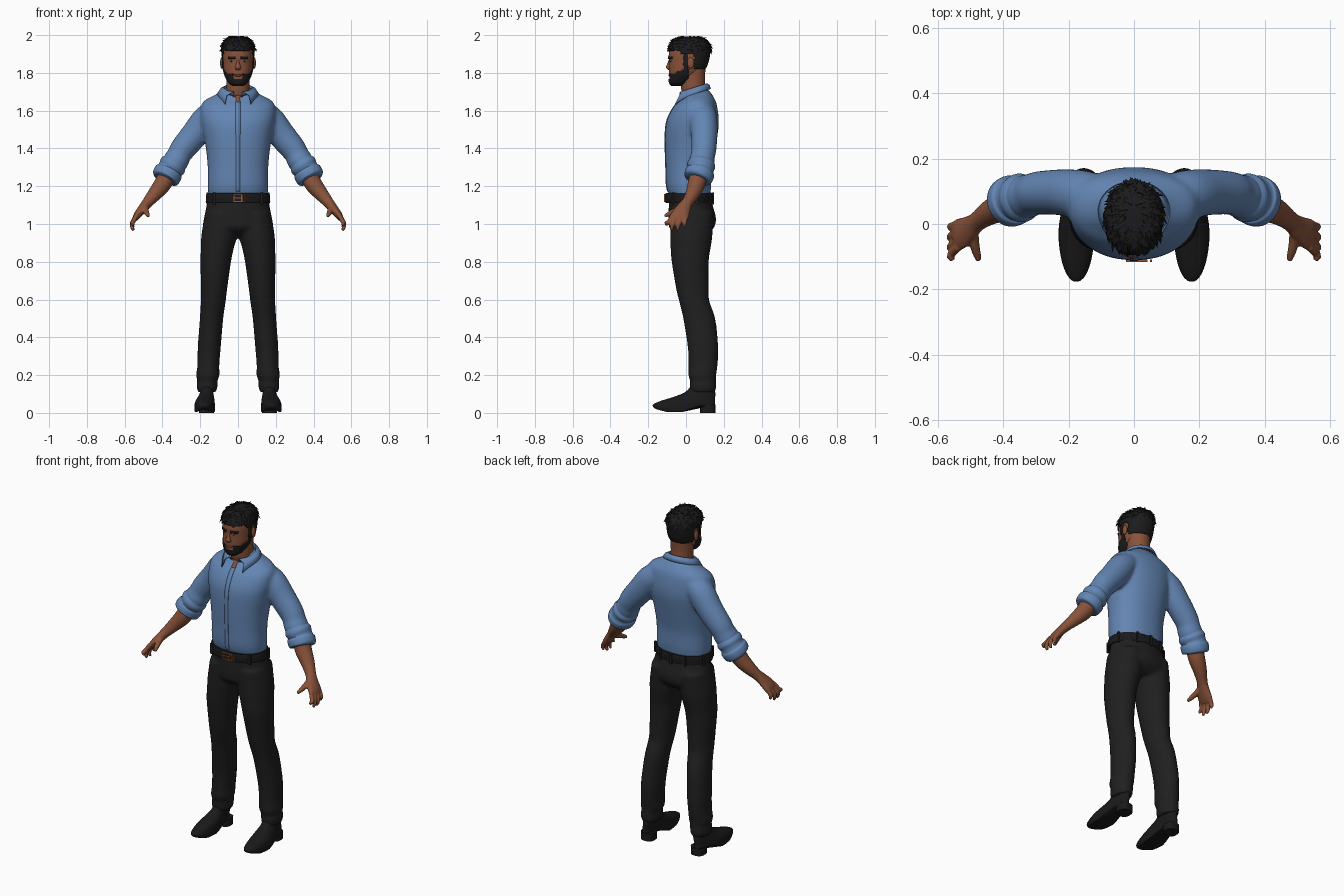
import bpy, bmesh, math, random
from mathutils import Vector, Matrix

random.seed(4)
if "Cube" in bpy.data.objects:
    bpy.data.objects.remove(bpy.data.objects["Cube"])


def material(name, r, g, b):
    m = bpy.data.materials.new(name)
    m.use_nodes = True
    m.diffuse_color = (r, g, b, 1)
    bsdf = m.node_tree.nodes["Principled BSDF"]
    bsdf.inputs["Base Color"].default_value = (r, g, b, 1)
    bsdf.inputs["Roughness"].default_value = 0.8
    return m


SKIN = material("brown skin", .25, .085, .042)
LIP = material("lip brown", .16, .05, .032)
HAIR = material("black hair", .011, .011, .012)
SHIRT = material("blue shirt", .125, .235, .45)
CLOTH = material("charcoal trousers", .014, .014, .014)
LEATHER = material("black leather", .010, .010, .011)
METAL = material("copper buckle", .32, .10, .03)
EYE = material("eye white", .35, .30, .27)


def smooth_rings(rings, sub):
    """Spline between the given cross-sections."""
    pts = [Vector(r) for r in rings]
    out = []
    for i in range(len(pts) - 1):
        a, b, c, d = pts[max(i - 1, 0)], pts[i], pts[i + 1], pts[min(i + 2, len(pts) - 1)]
        for k in range(sub):
            t = k / sub
            out.append(b + (c - a) * (t / 2) + (a * 2 - b * 5 + c * 4 - d) * (t * t / 2)
                       + (b * 3 - a - c * 3 + d) * (t ** 3 / 2))
    return out + [pts[-1]]


def loft(bm, rings, tube=False, s=1, n=32, sub=4, p=2.0):
    """Rings are x, y, z, half width, half depth; tube turns them along the path."""
    rs = smooth_rings(rings, sub)
    loops = []
    for i, r in enumerate(rs):
        c = Vector(r[:3])
        v, u = Vector((1, 0, 0)), Vector((0, 1, 0))
        if tube:
            t = (Vector(rs[min(i + 1, len(rs) - 1)][:3]) - Vector(rs[max(i - 1, 0)][:3])).normalized()
            u = (u - t * u.dot(t)).normalized()
            v = t.cross(u)
        loop = []
        for k in range(n):
            a = math.tau * (k + .5) / n
            ca, sa = math.cos(a), math.sin(a)
            q = c + v * math.copysign(abs(ca) ** (2 / p), ca) * r[3] \
                + u * math.copysign(abs(sa) ** (2 / p), sa) * r[4]
            loop.append(bm.verts.new((q.x * s, q.y, q.z)))
        loops.append(loop)
    for a, b in zip(loops, loops[1:]):
        for k in range(n):
            bm.faces.new((a[k], a[(k + 1) % n], b[(k + 1) % n], b[k]))
    bm.faces.new(loops[0])
    bm.faces.new(loops[-1])
    bmesh.ops.recalc_face_normals(bm, faces=bm.faces)
    return bm


def finish(name, bm, mat, voxel=0, passes=5, solid=0):
    bmesh.ops.recalc_face_normals(bm, faces=bm.faces)
    me = bpy.data.meshes.new(name)
    bm.to_mesh(me)
    bm.free()
    ob = bpy.data.objects.new(name, me)
    bpy.context.collection.objects.link(ob)
    me.materials.append(mat)
    bpy.ops.object.select_all(action='DESELECT')
    ob.select_set(True)
    bpy.context.view_layer.objects.active = ob
    bpy.ops.object.shade_smooth_by_angle(angle=.8)
    if voxel:
        m = ob.modifiers.new("Blend", 'REMESH')
        m.mode, m.voxel_size, m.use_smooth_shade = 'VOXEL', voxel, True
        m = ob.modifiers.new("Relax", 'SMOOTH')
        m.factor, m.iterations = .5, passes
    if solid:
        m = ob.modifiers.new("Thickness", 'SOLIDIFY')
        m.thickness, m.offset = solid, -1
    return ob


def shell(name, src, mat, rule, off):
    """A thin layer over the part of a surface chosen by a rule."""
    b = src.copy()
    b.normal_update()
    for v, nrm in [(v, v.normal.copy()) for v in b.verts]:
        v.co += nrm * off
    drop = [f for f in b.faces if not rule(f.calc_center_median())]
    bmesh.ops.delete(b, geom=drop, context='FACES')
    return finish(name, b, mat, solid=off + .002)


def ball(name, mat, loc, size):
    bm = bmesh.new()
    bmesh.ops.create_uvsphere(bm, u_segments=20, v_segments=12, radius=1,
                              matrix=Matrix.Translation(loc) @ Matrix.Diagonal((*size, 1)))
    return finish(name, bm, mat)


def box(bm, loc, size):
    bmesh.ops.create_cube(bm, size=1, matrix=Matrix.Translation(loc) @ Matrix.Diagonal((*size, 1)))


SIDES = (("left", 1), ("right", -1))

# Shirt: torso and sleeves blended together, with placket and open neck
torso = [(0, .02, 1.14, .155, .105), (0, .015, 1.2, .16, .118), (0, .015, 1.3, .16, .122),
         (0, .022, 1.4, .17, .132), (0, .031, 1.5, .188, .14), (0, .038, 1.56, .197, .135),
         (0, .05, 1.62, .197, .115), (0, .062, 1.655, .175, .093), (0, .065, 1.69, .11, .07),
         (0, .06, 1.72, .07, .05)]
bm = loft(bmesh.new(), torso, n=64, sub=8, p=2.2)
shell("shirt_placket", bm, SHIRT, lambda c: abs(c.x) < .014 and c.y < 0 and 1.17 < c.z < 1.655, .003)
shell("open_neck", bm, SKIN, lambda c: c.y < .04 and abs(c.x) < (c.z - 1.645) * .6, .005)
sleeve = [(.11, .08, 1.6, .06, .07), (.165, .09, 1.555, .076, .075), (.228, .097, 1.475, .073, .07),
          (.29, .095, 1.4, .068, .066), (.312, .09, 1.365, .063, .064), (.325, .085, 1.34, .067, .067),
          (.36, .075, 1.285, .062, .065), (.375, .07, 1.255, .055, .06)]
for _, s in SIDES:
    loft(bm, sleeve, True, s)
finish("shirt", bm, SHIRT, voxel=.01)

# Rolled cuffs
cuff = [(.33, .084, 1.333, .06, .064), (.345, .08, 1.31, .073, .075), (.36, .077, 1.287, .067, .069),
        (.368, .073, 1.272, .076, .078), (.385, .066, 1.245, .074, .076), (.39, .063, 1.236, .06, .064)]
for side, s in SIDES:
    finish(side + "_cuff", loft(bmesh.new(), cuff, True, s), SHIRT)

# Folded collar, open at the front
bm = bmesh.new()
steps, rows = 48, []
for i in range(steps + 1):
    k = 2 * i / steps - 1
    a, f = k * math.radians(163), k ** 4
    top = 1.745 - .045 * (1 - math.cos(a)) / 2
    b = a * (1 - .14 * f)
    rows.append([bm.verts.new(q) for q in (
        (.07 * math.sin(a), .04 + .066 * math.cos(a), top - .02),
        (.076 * math.sin(a), .04 + .072 * math.cos(a), top),
        (.094 * math.sin(b), .04 + (.084 + .012 * f) * math.cos(b), top - .008 - .01 * f),
        (.11 * math.sin(b), .04 + (.092 + .036 * f) * math.cos(b), top - .03 - .035 * f))])
for a, b in zip(rows, rows[1:]):
    for j in range(3):
        bm.faces.new((a[j], a[j + 1], b[j + 1], b[j]))
finish("collar", bm, SHIRT, solid=.006)

# Trousers: hips and legs blended together
hips = [(0, .02, 1.15, .158, .108), (0, .025, 1.1, .166, .116), (0, .033, 1.03, .18, .126),
        (0, .03, .98, .18, .118), (0, .03, .945, .1, .08)]
leg = [(.09, .03, 1.06, .085, .115), (.099, .028, .94, .095, .112), (.108, .025, .88, .088, .107),
       (.118, .022, .8, .081, .098), (.127, .035, .65, .069, .086), (.131, .044, .59, .066, .08),
       (.14, .07, .5, .062, .085), (.152, .09, .35, .061, .081), (.157, .09, .25, .058, .077),
       (.16, .086, .2, .062, .074), (.162, .09, .17, .053, .069), (.164, .09, .145, .056, .07),
       (.164, .09, .11, .05, .068)]
bm = loft(bmesh.new(), hips, n=48)
for _, s in SIDES:
    loft(bm, leg, s=s)
finish("trousers", bm, CLOTH, voxel=.01)

# Belt, loops and buckle
belt = [(0, .016, 1.112, .168, .122), (0, .016, 1.117, .171, .126),
        (0, .016, 1.158, .168, .125), (0, .016, 1.163, .164, .121)]
finish("belt", loft(bmesh.new(), belt, n=64, sub=2), LEATHER)
bm = bmesh.new()
for deg in (20, 62, 90, 118, 160, 222, 318):
    a = math.radians(deg)
    box(bm, (.17 * math.cos(a), .016 + .126 * math.sin(a), 1.135), (.014, .012, .062))
finish("belt_loops", bm, CLOTH)
bm = bmesh.new()
for z in (1.119, 1.156):
    box(bm, (.008, -.112, z), (.06, .008, .006))
for x in (-.022, .02, .038, .052):
    box(bm, (x, -.112, 1.1375), (.006, .008, .04))
box(bm, (0, -.113, 1.1375), (.04, .006, .006))
finish("buckle", bm, METAL)

# Shoes with raised arch and heel block
upper = [(.176, -.01, .004, .05, .15), (.176, -.01, .012, .055, .162), (.176, -.01, .035, .055, .165),
         (.175, .005, .06, .052, .148), (.17, .045, .085, .047, .11), (.166, .075, .11, .042, .08),
         (.164, .088, .15, .038, .055)]
heel = [(.166, .115, 0, .04, .042), (.166, .115, .045, .041, .041)]
for side, s in SIDES:
    bm = loft(bmesh.new(), upper, s=s, n=40, p=2.1)
    for v in bm.verts:
        low = max(0, 1 - v.co.z / .06)
        v.co.z += low * (.035 * min(1, max(0, (v.co.y + .02) / .09))
                         + .022 * min(1, max(0, (-.1 - v.co.y) / .075)))
        back = min(1, max(0, (v.co.y + .02) / .1))
        v.co.x = s * .166 + (v.co.x - s * .166) * (1 - .2 * back)
    finish(side + "_shoe", bm, LEATHER)
    finish(side + "_heel", loft(bmesh.new(), heel, s=s, p=2.6), LEATHER)

# Forearms, palms and fingers
arm = [(.36, .076, 1.285, .048, .05), (.40, .055, 1.21, .046, .046), (.44, .035, 1.16, .038, .038),
       (.478, .008, 1.115, .029, .03), (.502, -.012, 1.085, .025, .038), (.53, -.03, 1.05, .021, .048),
       (.547, -.035, 1.025, .014, .044)]
tips = ((-.07, -.103, .992), (-.047, -.075, .966), (-.02, -.043, .965), (.002, -.008, .982))
for side, s in SIDES:
    bm = loft(bmesh.new(), arm, True, s)
    for y, ty, tz in tips:
        finger = [(.535, y, 1.05, .012, .012), (.558, (y + ty) / 2 - .005, 1.008, .0125, .0125),
                  (.56, ty, tz + .018, .011, .011), (.553, ty, tz, .007, .007)]
        loft(bm, finger, True, s, n=12)
    thumb = [(.495, -.015, 1.09, .02, .02), (.488, -.06, 1.068, .016, .016),
             (.48, -.092, 1.052, .0125, .0125), (.474, -.112, 1.042, .008, .008)]
    loft(bm, thumb, True, s, n=12)
    finish(side + "_hand", bm, SKIN, voxel=.0045, passes=3)

# Neck and head
neck = [(0, .055, 1.64, .07, .06), (0, .04, 1.7, .062, .064), (0, .036, 1.77, .062, .064),
        (0, .036, 1.84, .064, .07)]
finish("neck", loft(bmesh.new(), neck), SKIN)
skull = [(0, -.045, 1.735, .026, .03), (0, -.038, 1.75, .046, .048), (0, -.02, 1.78, .064, .068),
         (0, 0, 1.815, .075, .09), (0, .01, 1.85, .079, .1), (0, .015, 1.9, .081, .106),
         (0, .02, 1.94, .077, .1), (0, .02, 1.97, .058, .08), (0, .02, 1.983, .03, .045)]
head = loft(bmesh.new(), skull, n=72, sub=8, p=2.15)


def hair_rule(c):
    line = 1.92 if c.y < -.03 else 1.9 if c.y < .045 else 1.82
    return c.z > line


def beard_rule(c):
    sideburn = -.012 < c.y < .012 and c.z < 1.91 and abs(c.x) > .05
    jaw = c.y < .012 and c.z < 1.798 + .4 * max(0, c.y + .06)
    mouth = abs(c.x) < .027 and 1.768 < c.z < 1.797 and c.y < -.05
    return sideburn or (jaw and not mouth)


shell("hair_cap", head, HAIR, hair_rule, .007)
shell("beard", head, HAIR, beard_rule, .005)
shell("eyebrows", head, HAIR, lambda c: .014 < abs(c.x) < .056 and 1.877 < c.z < 1.886 and c.y < 0, .004)

# Hair tufts swept away from the crown
head.normal_update()
spots = [(f.calc_center_median(), f.normal.copy()) for f in head.faces
         if f.calc_center_median().z > 1.915 and hair_rule(f.calc_center_median())]
bm = bmesh.new()
for c, nrm in random.sample(spots, 230):
    flow = Vector((c.x, c.y - .07, -.02))
    flow = (flow - nrm * flow.dot(nrm)).normalized()
    d = (flow + nrm * random.uniform(.1, .45) + Vector((random.uniform(-.3, .3), 0, 0))).normalized()
    side = d.cross(nrm).normalized()
    rot = Matrix((side, d.cross(side), d)).transposed().to_4x4()
    mat = Matrix.Translation(c + nrm * .008 + d * .008) @ rot @ Matrix.Diagonal((1, .45, 1, 1))
    bmesh.ops.create_cone(bm, cap_ends=True, segments=6, radius1=.011, radius2=.001,
                          depth=random.uniform(.024, .036), matrix=mat)
finish("hair_tufts", bm, HAIR)
finish("head", head, SKIN)

# Facial features
nose = [(0, -.082, 1.878, .007, .006), (0, -.088, 1.85, .009, .011),
        (0, -.092, 1.829, .016, .014), (0, -.086, 1.815, .011, .008)]
finish("nose", loft(bmesh.new(), nose, n=20), SKIN)
ball("lips", LIP, (0, -.087, 1.787), (.022, .006, .006))
for side, s in SIDES:
    ball(side + "_ear", SKIN, (s * .086, .025, 1.853), (.009, .018, .03))
    ball(side + "_eye", EYE, (s * .034, -.08, 1.863), (.012, .006, .0045))
    ball(side + "_iris", HAIR, (s * .034, -.083, 1.863), (.0045, .0045, .0042))
